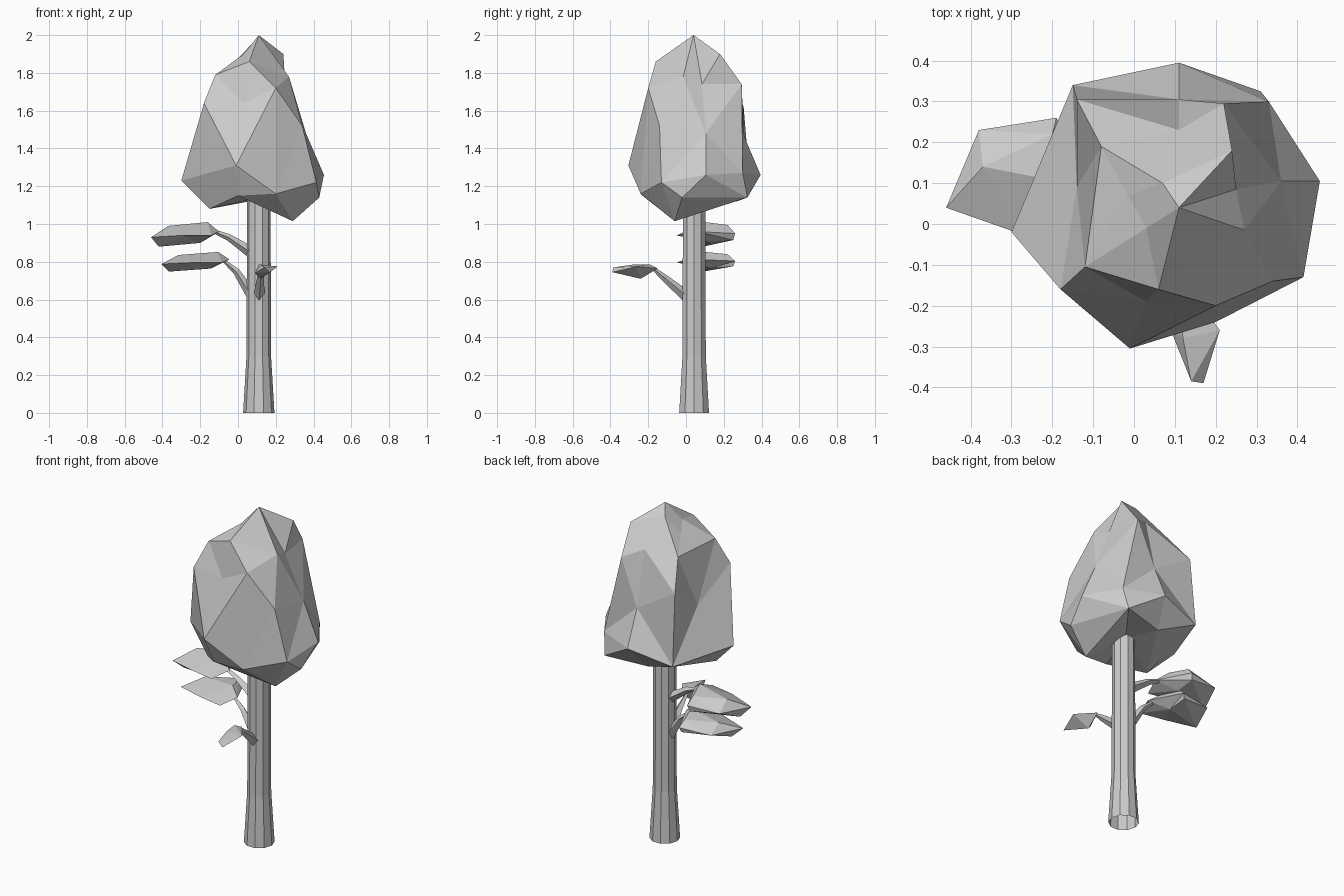
import bpy, bmesh, math
from mathutils import Vector


def finish(name, bm):
    bmesh.ops.recalc_face_normals(bm, faces=bm.faces)
    me = bpy.data.meshes.new(name)
    bm.to_mesh(me)
    bm.free()
    ob = bpy.data.objects.new(name, me)
    bpy.context.collection.objects.link(ob)
    return ob


def faceted_blob(name, points, centre, stretch):
    """Wrap points with triangles as seen from a centre, so dents survive."""
    bm = bmesh.new()
    c = Vector(centre)
    verts = []
    for p in points:
        d = Vector(p) - c
        verts.append(bm.verts.new(Vector(a * s for a, s in zip(d, stretch)).normalized()))
    bmesh.ops.convex_hull(bm, input=verts)
    for v, p in zip(verts, points):
        if v.is_valid:
            v.co = p
    return finish(name, bm)


def tube(name, rings, sides):
    """Open tube through (centre, radius, axis) rings."""
    bm = bmesh.new()
    loops = []
    for c, r, axis in rings:
        q = Vector(axis).to_track_quat('Z', 'Y')
        loops.append([bm.verts.new(Vector(c) + q @ Vector((
            r * math.cos(2 * math.pi * i / sides), r * math.sin(2 * math.pi * i / sides), 0)))
            for i in range(sides)])
    for a, b in zip(loops, loops[1:]):
        for i in range(sides):
            j = (i + 1) % sides
            bm.faces.new((a[i], a[j], b[j], b[i]))
    return finish(name, bm)


def branch(name, a, b, c):
    d1, d2 = Vector(b) - Vector(a), Vector(c) - Vector(b)
    tube(name, [(a, 0.03, d1), (b, 0.018, d1 + d2), (c, 0.008, d2)], 4)


# Trunk, flared at the foot
UP = (0, 0, 1)
tube("trunk", [((0.11, 0.043, 0), 0.083, UP), ((0.11, 0.043, 0.3), 0.065, UP),
               ((0.11, 0.043, 1.22), 0.062, UP)], 10)

# Crown: top, shoulders and dents, wide belt, underside
crown = [
    (0.11, 0.04, 2.0), (0.07, 0.10, 1.95), (0.03, -0.01, 1.90), (0.24, 0.18, 1.90),
    (0.06, -0.16, 1.86), (-0.12, -0.105, 1.79), (-0.015, 0.07, 1.86), (-0.08, 0.19, 1.78),
    (0.11, 0.23, 1.79), (0.22, 0.295, 1.74), (0.20, -0.20, 1.72), (0.27, -0.015, 1.78),
    (0.03, -0.19, 1.64), (-0.18, -0.16, 1.64), (-0.14, 0.305, 1.62), (-0.14, 0.09, 1.47),
    (0.36, 0.105, 1.48), (0.11, 0.305, 1.47), (0.34, -0.14, 1.52), (0.25, 0.085, 1.74),
    (-0.30, -0.02, 1.23), (-0.01, -0.305, 1.31), (0.415, -0.13, 1.22), (0.455, 0.105, 1.26),
    (0.33, 0.30, 1.27), (0.11, 0.395, 1.26), (-0.15, 0.34, 1.20),
    (0.20, -0.24, 1.16), (0.0, -0.23, 1.15), (-0.15, -0.07, 1.08), (0.29, -0.06, 1.015),
    (0.43, -0.02, 1.14), (0.31, 0.325, 1.14), (0.06, 0.27, 1.12), (0.11, 0.06, 1.14),
]
faceted_blob("crown", crown, (0.09, 0.04, 1.45), (1, 1, 0.75))

# Two flat leaf clumps on the left, one small clump at the front
clump = [(-0.46, 0.04, 0.93), (-0.38, 0.23, 0.94), (-0.19, 0.26, 0.95), (-0.29, -0.02, 0.94),
         (-0.10, 0.06, 0.96), (-0.14, -0.05, 0.94), (-0.37, 0.14, 0.99), (-0.16, 0.10, 1.01),
         (-0.42, 0.09, 0.88), (-0.20, 0.13, 0.90), (-0.20, 0.22, 0.995), (-0.20, 0.25, 0.915)]
faceted_blob("upper_left_leaves", clump, (-0.28, 0.1, 0.945), (1, 1.2, 2.5))
low = [(x + 0.055, y, 0.80 + (z - 0.945) * 0.8) for x, y, z in clump]
faceted_blob("lower_left_leaves", low, (-0.225, 0.1, 0.80), (1, 1.2, 2.5))
front = [(0.14, -0.385, 0.77), (0.17, -0.39, 0.745), (0.21, -0.26, 0.775), (0.09, -0.26, 0.74),
         (0.11, -0.19, 0.785), (0.13, -0.15, 0.765), (0.12, -0.24, 0.71), (0.12, -0.28, 0.785)]
faceted_blob("front_leaves", front, (0.14, -0.27, 0.755), (1, 1, 2))

# Branches carrying the clumps
branch("upper_left_branch", (0.07, 0.05, 0.85), (-0.05, 0.06, 0.93), (-0.15, 0.07, 0.97))
branch("lower_left_branch", (0.07, 0.05, 0.63), (-0.01, 0.06, 0.75), (-0.08, 0.07, 0.81))
branch("front_branch", (0.11, 0.0, 0.62), (0.12, -0.12, 0.72), (0.12, -0.18, 0.77))
